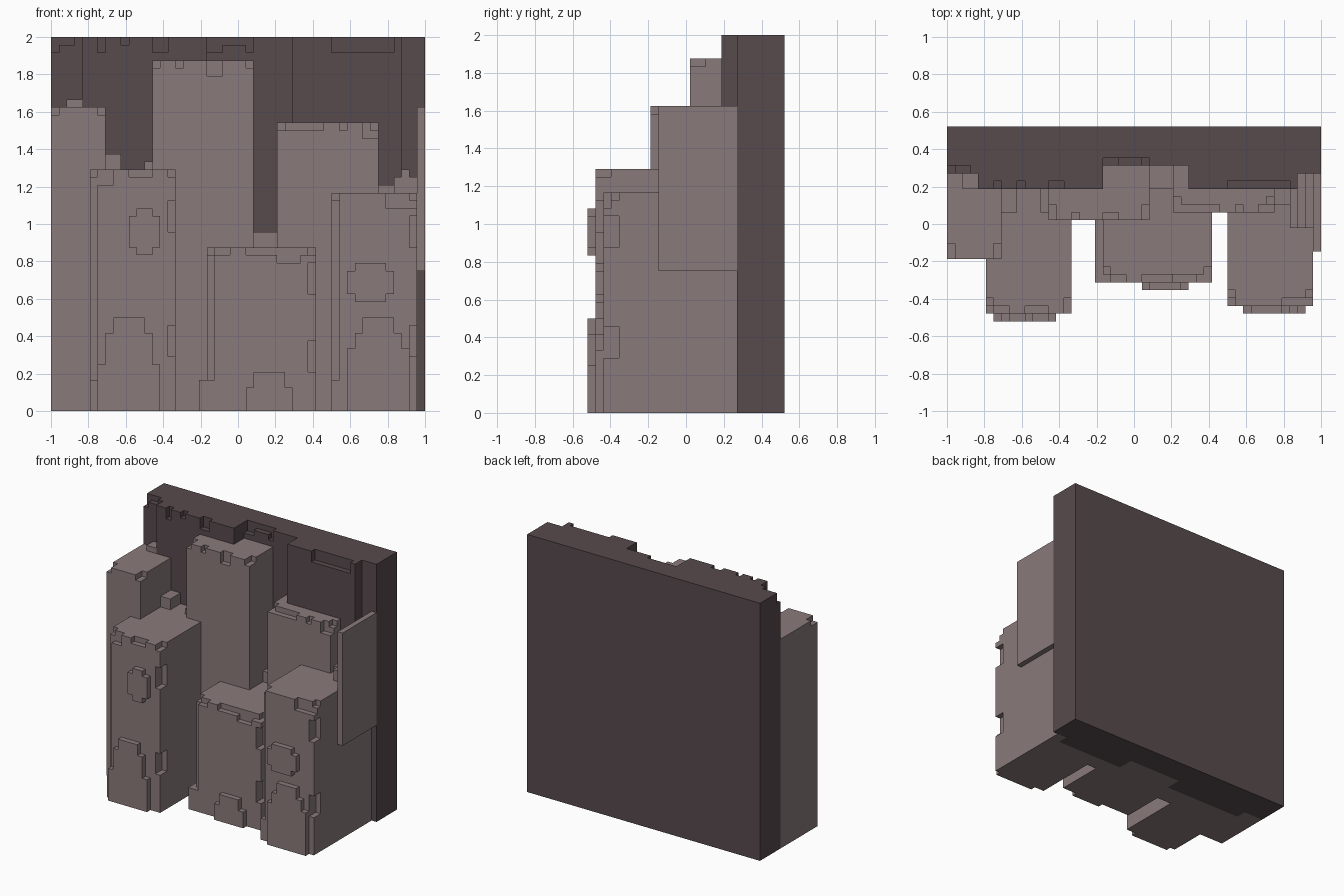
import bpy
import bmesh
import random
from mathutils import Vector

if "Cube" in bpy.data.objects:
    bpy.data.objects.remove(bpy.data.objects["Cube"], do_unlink=True)

V = 1 / 24  # edge length of one block cell
random.seed(4)
solid = set()  # every filled cell
parts = []     # (name, material, cells)


def material(name, rgb):
    m = bpy.data.materials.new(name)
    m.use_nodes = True
    m.diffuse_color = (*rgb, 1)
    m.node_tree.nodes["Principled BSDF"].inputs["Base Color"].default_value = (*rgb, 1)
    return m


def box(x0, x1, y0, y1, z0, z1):
    return {(x, y, z) for x in range(x0, x1) for y in range(y0, y1) for z in range(z0, z1)}


def blob(cx, cz, rx, rz, y0, depth=1):
    """Stepped oval patch facing the front, cut off at the ground."""
    return {(x, y, z) for x, y, z in box(0, 48, y0, y0 + depth, 0, 48)
            if ((x + 0.5 - cx) / rx) ** 2 + ((z + 0.5 - cz) / rz) ** 2 < 1}


def chips(x0, x1, y, top):
    """Random short nicks along a top front edge."""
    cut = set()
    x = x0
    while x < x1:
        run = random.randint(1, 3)
        if random.random() < 0.4:
            cut |= box(x, min(x + run, x1), y, y + 1, top - random.randint(1, 2), top)
        x += run
    return cut


def column(x0, x1, y0, y1, top):
    """Upright block with a nicked top edge and top corners."""
    cut = chips(x0, x1, y0, top)
    for x in (x0, x1 - 1):
        cut |= box(x, x + 1, y0, y0 + 2, top - 1, top)
    return box(x0, x1, y0, y1, 0, top) - cut


def worn_column(x0, x1, y0, y1, top):
    """Column whose front corners are broken away in places."""
    c = column(x0, x1, y0, y1, top) - box(x0, x0 + 1, y0, y0 + 1, 4, top)
    for z in (top // 4, top * 3 // 4):
        c -= box(x1 - 1, x1, y0, y0 + 2, z, z + 4)
    return c


def add_part(name, mat, cells):
    """Register a part; earlier parts keep shared cells."""
    parts.append((name, mat, cells - solid))
    solid.update(cells)


LIGHT = material("light_stone", (0.254, 0.195, 0.198))
DARK = material("dark_stone", (0.095, 0.069, 0.074))

# back slab: vertical bands at stepped depths, each with a chipped top edge
wall = set()
for x0, x1, front in ((0, 4, 19), (4, 20, 17), (20, 31, 20), (31, 45, 17), (45, 48, 19)):
    wall |= box(x0, x1, front, 25, 0, 48) - chips(x0, x1, front, 48)
add_part("back_wall", DARK, wall)

# back row of columns
add_part("tall_column", LIGHT, column(13, 26, 13, 20, 45))
add_part("back_left_column", LIGHT, column(29, 42, 14, 20, 37))
add_part("outer_right_column", LIGHT, column(0, 7, 8, 19, 39) | box(2, 4, 17, 19, 39, 40))

# front row of columns, with raised patches on the face and rubble on top
add_part("front_right_column", LIGHT, worn_column(5, 16, 1, 20, 31)
         | blob(10, 0, 4, 12.5, 0) | blob(12, 23, 2.2, 3.2, 0)
         | blob(7.5, 31, 1.6, 2, 14, 3) | blob(12.5, 31, 1, 1, 14, 3))
add_part("middle_column", LIGHT, worn_column(20, 34, 5, 20, 21)
         | box(19, 20, 5, 16, 0, 4) | blob(28, 0, 3, 5.5, 4)
         | blob(27, 21, 3, 2.2, 17, 3))
add_part("front_left_column", LIGHT, worn_column(36, 47, 2, 20, 28)
         | blob(42, 0, 4.5, 12.5, 1) | blob(41, 16.5, 3.2, 2.7, 1)
         | blob(45.5, 28, 1.5, 3, 12, 7) | blob(43.5, 28, 1.5, 1, 15, 2))

# thin slab on the left side
add_part("side_slab", LIGHT, box(47, 48, 9, 19, 18, 39))


def build(name, mat, part):
    """Skin a part with quads on its exposed cell sides."""
    bm = bmesh.new()
    verts = {}

    def corner(p):
        key = tuple(round(c) for c in p)
        if key not in verts:
            verts[key] = bm.verts.new((key[0] * V - 1, (key[1] - 12.5) * V, key[2] * V))
        return verts[key]

    for cell in sorted(part):
        middle = Vector(cell) + Vector((0.5, 0.5, 0.5))
        for axis in range(3):
            for sign in (-0.5, 0.5):
                n, u = Vector(), Vector()
                n[axis] = sign
                u[(axis + 1) % 3] = 0.5
                if tuple(round(c) for c in Vector(cell) + n * 2) in solid:
                    continue
                w = n.cross(u) * 2
                bm.faces.new([corner(middle + n + a)
                              for a in (-u - w, u - w, u + w, w - u)])
    # merge flat neighbouring faces
    bmesh.ops.dissolve_limit(bm, angle_limit=0.01, verts=bm.verts[:], edges=bm.edges[:])
    mesh = bpy.data.meshes.new(name)
    bm.to_mesh(mesh)
    bm.free()
    mesh.materials.append(mat)
    bpy.context.collection.objects.link(bpy.data.objects.new(name, mesh))


for part in parts:
    build(*part)
